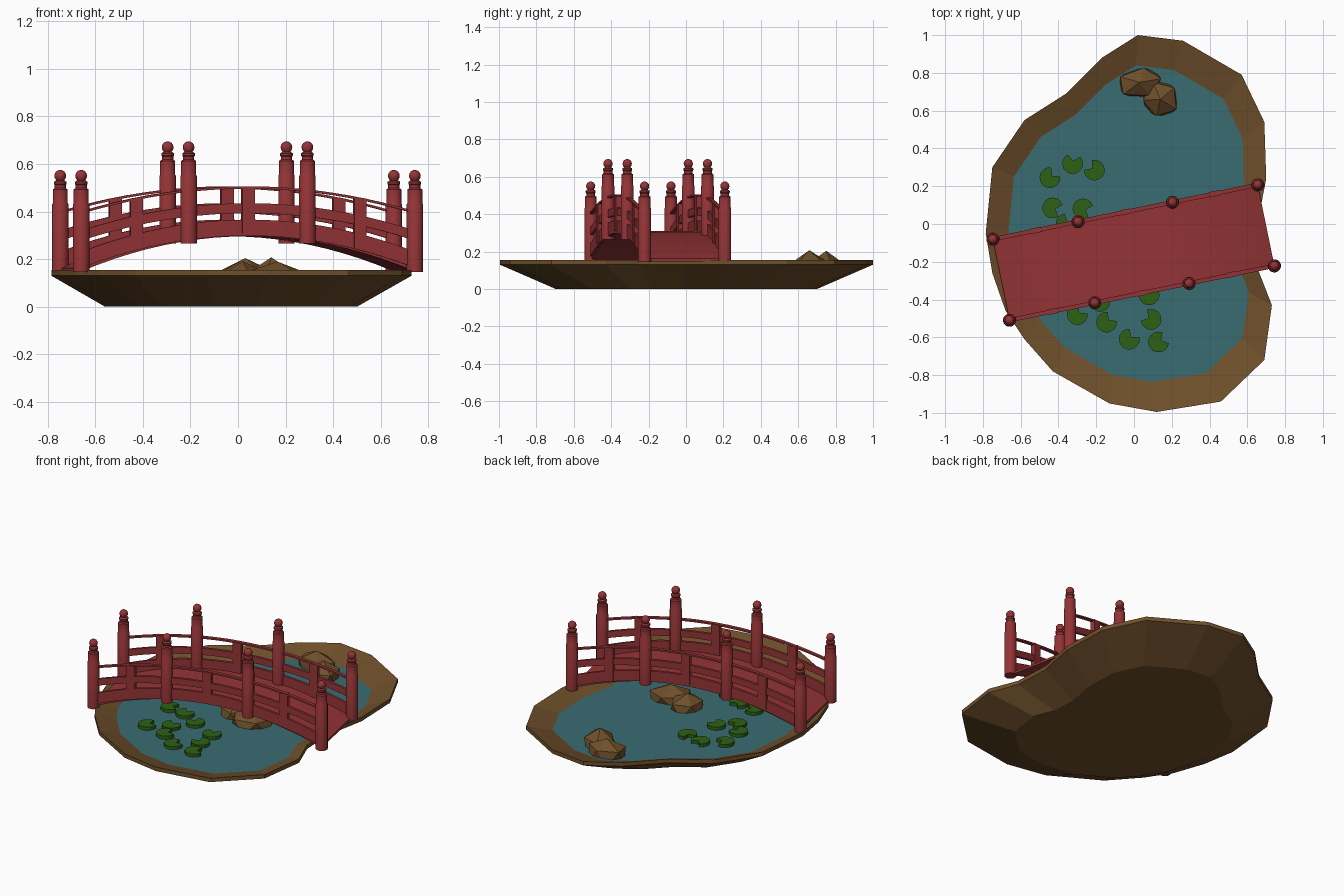
import bpy, bmesh, random
from math import sin, cos, pi, radians
from mathutils import Matrix, Vector

random.seed(4)
cube = bpy.data.objects.get("Cube")
if cube:
    bpy.data.objects.remove(cube, do_unlink=True)


def material(name, r, g, b):
    m = bpy.data.materials.new(name)
    m.use_nodes = True
    m.diffuse_color = (r, g, b, 1)
    m.node_tree.nodes["Principled BSDF"].inputs["Base Color"].default_value = (r, g, b, 1)
    return m


RED = material("red lacquer", 0.30, 0.034, 0.037)
BROWN = material("earth brown", 0.16, 0.08, 0.024)
TEAL = material("pond teal", 0.041, 0.15, 0.17)
GREEN = material("leaf green", 0.026, 0.12, 0.007)


def finish(name, bm, mats, matrix=None, smooth=False):
    bmesh.ops.recalc_face_normals(bm, faces=bm.faces)
    mesh = bpy.data.meshes.new(name)
    bm.to_mesh(mesh)
    bm.free()
    for m in mats:
        mesh.materials.append(m)
    if matrix:
        mesh.transform(matrix)
    ob = bpy.data.objects.new(name, mesh)
    bpy.context.collection.objects.link(ob)
    if smooth:
        bpy.ops.object.select_all(action="DESELECT")
        ob.select_set(True)
        bpy.context.view_layer.objects.active = ob
        bpy.ops.object.shade_smooth_by_angle(angle=radians(35))
    return ob


def loft(rings):
    """Closed solid through a list of rings with equal point counts."""
    bm = bmesh.new()
    loops = [[bm.verts.new(p) for p in ring] for ring in rings]
    n = len(loops[0])
    for a, b in zip(loops, loops[1:]):
        for i in range(n):
            j = (i + 1) % n
            bm.faces.new((a[i], a[j], b[j], b[i]))
    bm.faces.new(loops[0])
    bm.faces.new(loops[-1])
    return bm


# Pond basin: sloped outside, thin lip, inner bank, water surface
outline = [(.02, 1), (.26, .97), (.57, .79), (.69, .54), (.70, .24), (.65, -.02),
           (.66, -.25), (.73, -.43), (.69, -.72), (.46, -.94), (.12, -.995),
           (-.13, -.95), (-.43, -.78), (-.58, -.61), (-.68, -.46), (-.75, -.26),
           (-.785, -.05), (-.75, .30), (-.58, .55), (-.36, .69), (-.17, .88)]
middle = -.034


def pond_ring(scale, z):
    return [(middle + (x - middle) * scale, y * scale, z) for x, y in outline]


WATER = .105
bm = loft([pond_ring(.7, 0), pond_ring(1, .13), pond_ring(1, .155), pond_ring(.84, WATER)])
bm.faces.ensure_lookup_table()
bm.faces[-1].material_index = 1
finish("pond_basin", bm, [BROWN, TEAL])

# Lily pads: notched discs (x, y, direction of notch in degrees)
pads = [(-.445, .245, 45), (-.325, .32, 80), (-.21, .285, 140), (-.43, .085, -20),
        (-.27, .08, -20), (-.36, 0, 60), (.08, -.375, 100), (-.18, -.41, 90),
        (-.3, -.48, 45), (-.145, -.52, 45), (.09, -.505, 150), (-.025, -.61, 50),
        (.13, -.625, 30), (-.33, -.21, 20), (-.21, -.23, 80), (-.09, -.3, 140)]
for x, y, turn in pads:
    rim = [(.015, 0)]
    for i in range(13):
        a = radians(38 + i * 284 / 12)
        rim.append((.055 * cos(a), .055 * sin(a)))
    bm = loft([[(px, py, z) for px, py in rim] for z in (-.005, .02)])
    finish("lily_pad", bm, [GREEN],
           Matrix.Translation((x, y, WATER)) @ Matrix.Rotation(radians(turn), 4, "Z"))

# Faceted rocks (x, y, radius x, radius y, height, turn)
rocks = [(.03, .75, .125, .085, .10, 10), (.14, .66, .10, .105, .095, 40),
         (.165, -.09, .14, .11, .085, 25), (.02, -.04, .11, .10, .09, 70)]
for x, y, rx, ry, h, turn in rocks:
    bm = bmesh.new()
    bmesh.ops.create_icosphere(bm, subdivisions=1, radius=1)
    for v in bm.verts:
        v.co *= random.uniform(.95, 1.1)
        v.co = Vector((v.co.x * rx, v.co.y * ry, max(v.co.z * h, -.06)))
    finish("rock", bm, [BROWN],
           Matrix.Translation((x, y, WATER)) @ Matrix.Rotation(radians(turn), 4, "Z"))

# Bridge frame: local x runs along the span
BRIDGE = Matrix.Translation((-.002, -.151, 0)) @ Matrix.Rotation(radians(11.6), 4, "Z")
HALF, SIDE = .716, .219


def arch(u, crown, drop):
    return crown - drop * (u / HALF) ** 2


def arched_beam(name, y, width, height, crown, drop):
    """Beam whose top edge follows the arch."""
    rings = []
    for i in range(21):
        u = HALF * (i / 10 - 1)
        z = arch(u, crown, drop)
        rings.append([(u, y - width / 2, z), (u, y + width / 2, z),
                      (u, y + width / 2, z - height), (u, y - width / 2, z - height)])
    finish(name, loft(rings), [RED], BRIDGE)


arched_beam("deck", 0, SIDE * 2, .014, .31, .148)
for s in (-1, 1):
    y = s * SIDE
    arched_beam("lower_beam", y, .016, .068, .366, .135)
    arched_beam("middle_rail", y, .016, .042, .435, .115)
    arched_beam("top_rail", y, .022, .010, .506, .105)
    # Flat uprights between beam and top rail
    for u in (-.48, 0, .48):
        bm = bmesh.new()
        bmesh.ops.create_cube(bm, size=1)
        low, high = arch(u, .31, .148), arch(u, .502, .105)
        finish("upright", bm, [RED], BRIDGE @ Matrix.Translation((u, y, (low + high) / 2))
               @ Matrix.Diagonal((.053, .028, high - low, 1)))

# Turned posts with ball finials
profile = [(.035, 0), (.035, .285), (.032, .29), (.032, .348), (.024, .353), (.024, .366),
           (.027, .37), (.027, .38), (.017, .386)]
for i in range(1, 8):
    a = -pi / 3 + i * (pi * 5 / 6 - .05) / 7
    profile.append((.025 * cos(a), .405 + .025 * sin(a)))
for u, base in ((-HALF, .145), (-.255, .265), (.255, .265), (HALF, .145)):
    for s in (-1, 1):
        rings = [[(r * cos(k * pi / 8), r * sin(k * pi / 8), z) for k in range(16)]
                 for r, z in profile]
        finish("post", loft(rings), [RED],
               BRIDGE @ Matrix.Translation((u, s * SIDE, base)), smooth=True)
